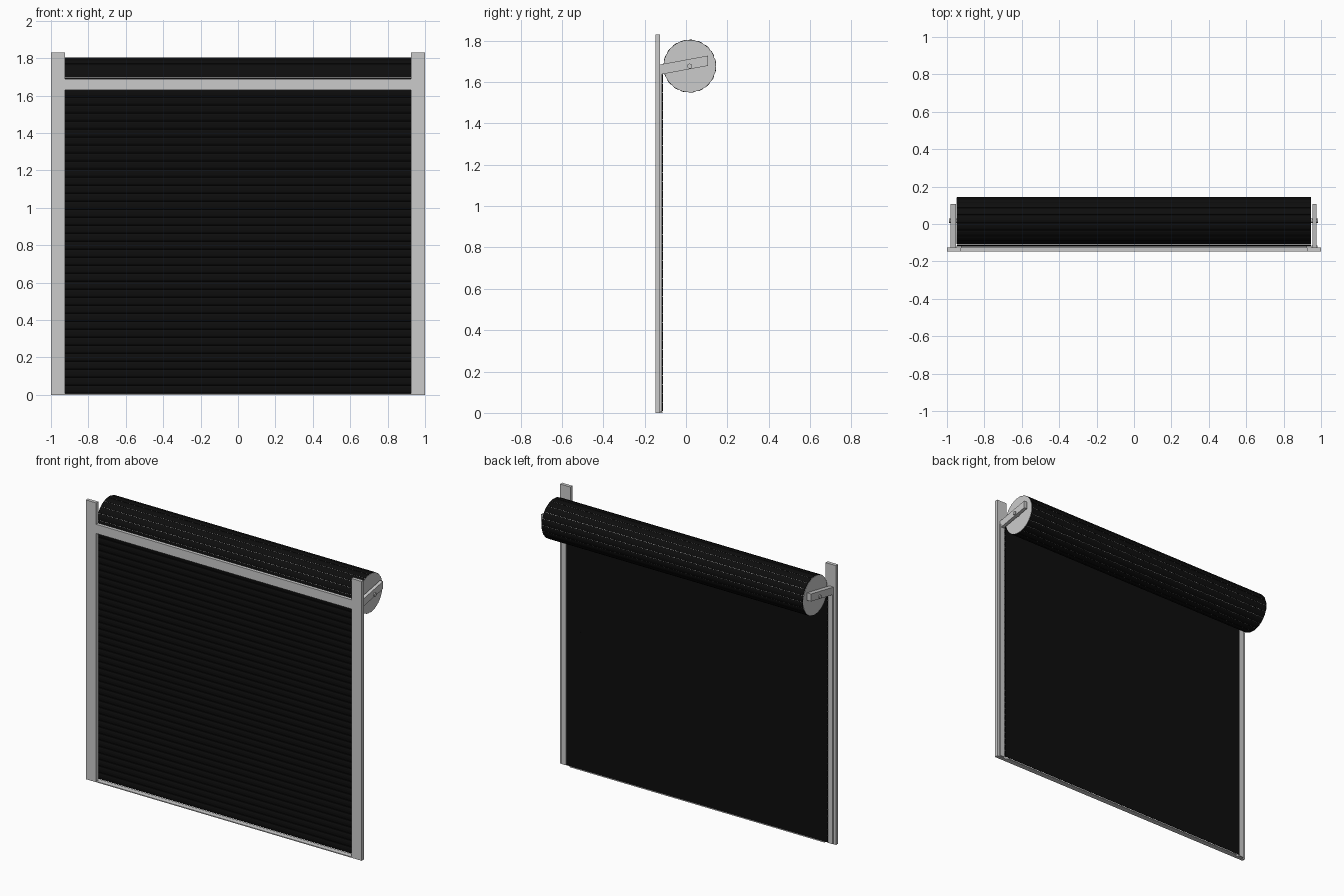
import bpy, bmesh, math
from mathutils import Matrix, Vector

if "Cube" in bpy.data.objects:
    bpy.data.objects.remove(bpy.data.objects["Cube"])

black = bpy.data.materials.new("black_slat")
black.diffuse_color = (0.004, 0.004, 0.004, 1)
black.use_nodes = True
black.node_tree.nodes["Principled BSDF"].inputs["Base Color"].default_value = black.diffuse_color

CY, CZ, R = 0.018, 1.677, 0.129      # roll centre and radius
X0, X1 = -0.947, 0.945               # curtain ends
N = 19                               # slats around the roll


def make(name, bm, mat=None):
    bmesh.ops.recalc_face_normals(bm, faces=bm.faces)
    me = bpy.data.meshes.new(name)
    bm.to_mesh(me)
    bm.free()
    ob = bpy.data.objects.new(name, me)
    bpy.context.collection.objects.link(ob)
    if mat:
        me.materials.append(mat)
    return ob


def box(name, lo, hi, tilt=0):
    lo, hi = Vector(lo), Vector(hi)
    bm = bmesh.new()
    bmesh.ops.create_cube(bm, size=1)
    bmesh.ops.scale(bm, vec=hi - lo, verts=bm.verts)
    # shear upward toward the back for sloped arms
    for v in bm.verts:
        v.co.z += v.co.y * tilt
    bmesh.ops.translate(bm, vec=(lo + hi) / 2, verts=bm.verts)
    return make(name, bm)


def cylinder(name, x0, x1, r, sides):
    bm = bmesh.new()
    m = Matrix.Translation(((x0 + x1) / 2, CY, CZ)) @ Matrix.Rotation(math.pi / 2, 4, 'Y')
    bmesh.ops.create_cone(bm, cap_ends=True, segments=sides, radius1=r, radius2=r,
                          depth=x1 - x0, matrix=m)
    return make(name, bm)


def slat(bm, centre, out, along, length):
    # thin curved slat: bulged outer face, flat back
    prof = [(-0.004, -.5), (0, -.47), (.003, -.25), (.004, 0),
            (.003, .25), (0, .47), (-0.004, .5)]
    rings = []
    for x in (X0, X1):
        ring = []
        for o, a in prof:
            p = centre + out * o + along * (a * length)
            ring.append(bm.verts.new((x, p.x, p.y)))
        rings.append(ring)
        bm.faces.new(ring)
    n = len(prof)
    for i in range(n):
        j = (i + 1) % n
        bm.faces.new((rings[0][i], rings[0][j], rings[1][j], rings[1][i]))


# hanging curtain
bm = bmesh.new()
bottom, top, count = 0.008, CZ, 39
pitch = (top - bottom) / count
for i in range(count):
    slat(bm, Vector((-0.115, bottom + (i + .5) * pitch)), Vector((-1, 0)), Vector((0, 1)), pitch)
make("curtain_slats", bm, black)

# slats wound round the drum
bm = bmesh.new()
base = R - 0.003
for i in range(N):
    a = 2 * math.pi * (i + .5) / N
    o = Vector((math.cos(a), math.sin(a)))
    slat(bm, Vector((CY, CZ)) + o * (base * math.cos(math.pi / N)), o,
         Vector((-o.y, o.x)), 2 * base * math.sin(math.pi / N))
make("rolled_slats", bm, black)

# drum and axle
cylinder("drum", X0 - 0.002, X1 + 0.002, R - 0.004, 48)
cylinder("axle", -0.988, 0.985, 0.012, 16)

# side rails with guide channels behind
for s, side in ((-1, "left"), (1, "right")):
    a, b = sorted((s * 0.925, s))
    box(side + "_rail", (a, -0.147, 0), (b, -0.125, 1.83))
    a, b = sorted((s * 0.95, s * 0.982))
    box(side + "_guide", (a, -0.126, 0.004), (b, -0.115, 1.66))

# lintel and sill
box("lintel", (-0.925, -0.147, 1.63), (0.925, -0.125, 1.69))
box("sill", (-0.925, -0.147, 0), (0.925, -0.113, 0.006))

# sloped arms carrying the roll
box("left_arm", (-0.982, -0.13, 1.657), (-0.952, 0.107, 1.706), 0.185)
box("right_arm", (0.955, -0.13, 1.657), (0.977, 0.107, 1.706), 0.185)
